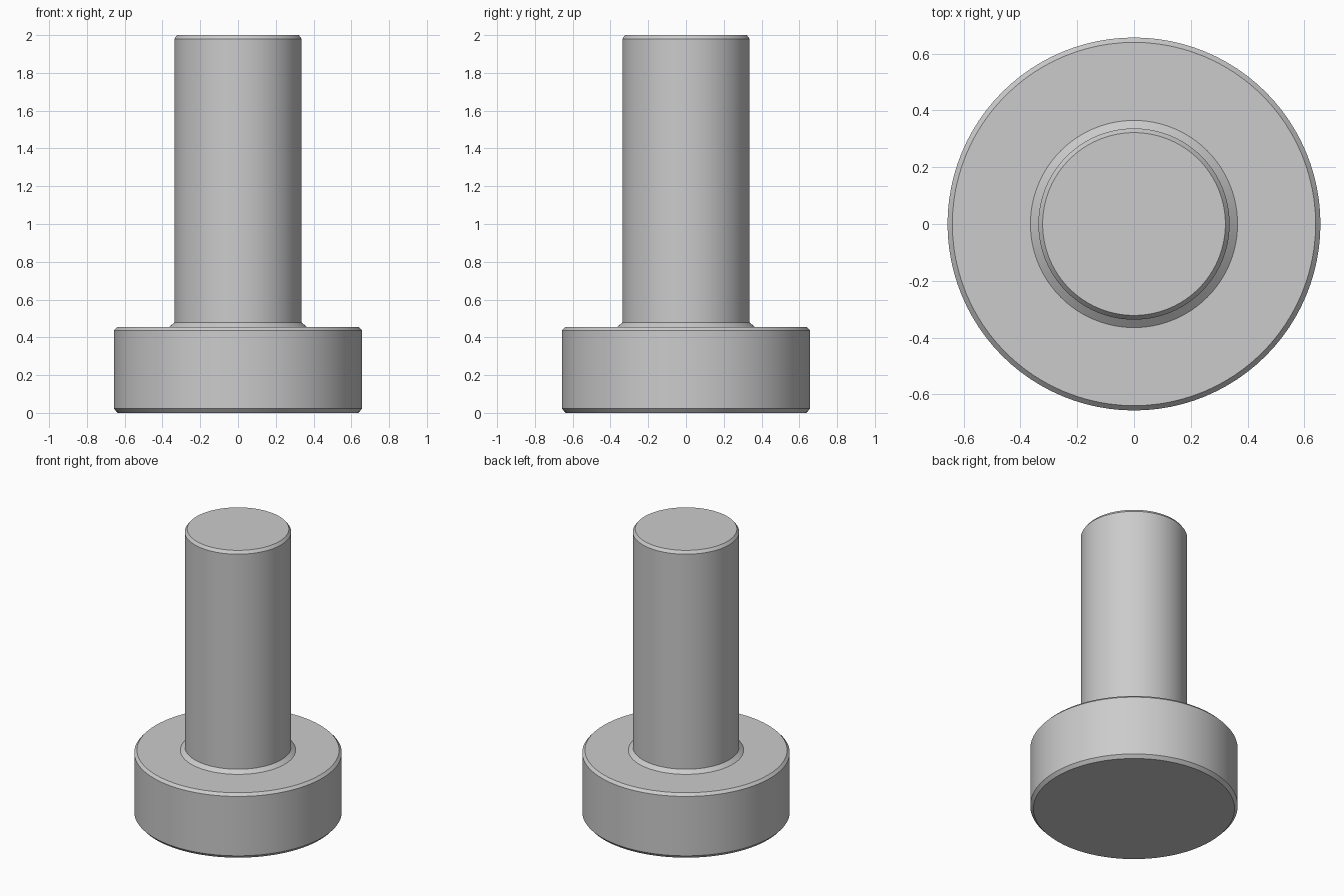
import bpy
import bmesh
from math import tau, radians
from mathutils import Matrix

SIDES = 96

cube = bpy.data.objects.get("Cube")
if cube:
    bpy.data.objects.remove(cube, do_unlink=True)

# Plain grey used everywhere
grey = bpy.data.materials.new("plain_grey")
grey.use_nodes = True
colour = (0.6, 0.6, 0.6, 1)
grey.diffuse_color = colour
for node in grey.node_tree.nodes:
    if node.type == "BSDF_PRINCIPLED":
        node.inputs["Base Color"].default_value = colour


def lathe(name, profile):
    """Turn a (radius, height) profile around z, capping its open ends."""
    bm = bmesh.new()
    verts = [bm.verts.new((r, 0, z)) for r, z in profile]
    edges = [bm.edges.new(pair) for pair in zip(verts, verts[1:])]
    bmesh.ops.spin(bm, geom=verts + edges, cent=(0, 0, 0), axis=(0, 0, 1),
                   angle=tau, steps=SIDES, use_merge=True)
    bmesh.ops.remove_doubles(bm, verts=bm.verts, dist=0.0001)
    bmesh.ops.holes_fill(bm, edges=[e for e in bm.edges if e.is_boundary], sides=0)
    bmesh.ops.recalc_face_normals(bm, faces=bm.faces)
    mesh = bpy.data.meshes.new(name)
    bm.to_mesh(mesh)
    bm.free()
    mesh.materials.append(grey)
    obj = bpy.data.objects.new(name, mesh)
    bpy.context.collection.objects.link(obj)
    bpy.ops.object.select_all(action="DESELECT")
    obj.select_set(True)
    bpy.context.view_layer.objects.active = obj
    bpy.ops.object.shade_smooth_by_angle(angle=radians(30))
    return obj


# Wide head with chamfered rims, a small fillet, then the plain shank
lathe("headed_pin", [
    (0.637, 0), (0.657, 0.022), (0.657, 0.437), (0.64, 0.455),
    (0.365, 0.455), (0.337, 0.478), (0.337, 1.98), (0.322, 2),
])
